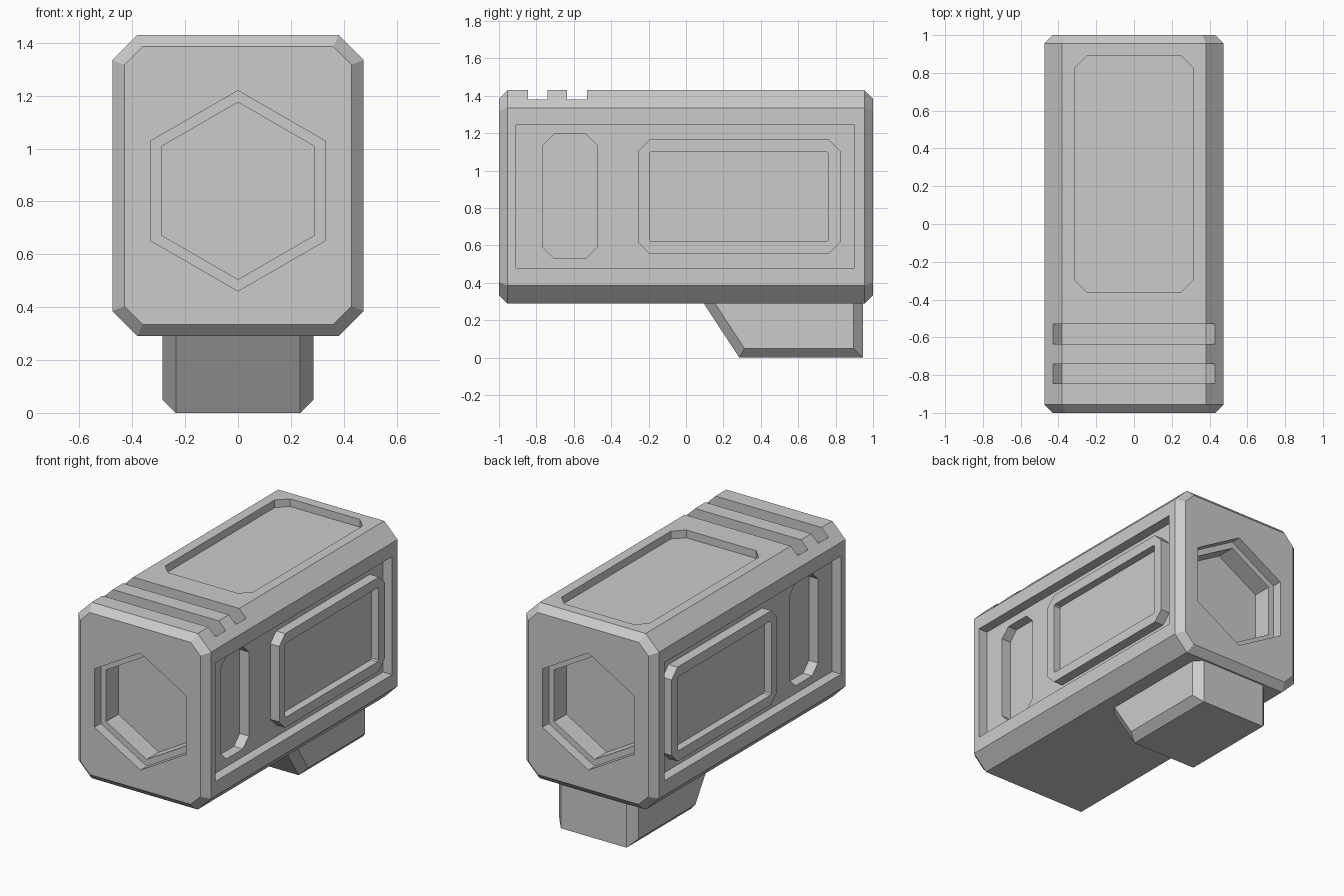
import bpy
import bmesh
from math import cos, sin, radians
from mathutils import Vector

cube = bpy.data.objects.get("Cube")
if cube:
    bpy.data.objects.remove(cube, do_unlink=True)

GREY = (0.6, 0.6, 0.6, 1)
grey = bpy.data.materials.new("plain grey")
grey.use_nodes = True
grey.diffuse_color = GREY
grey.node_tree.nodes["Principled BSDF"].inputs["Base Color"].default_value = GREY


def octagon(u0, u1, v0, v1, c):
    """Rectangle with cut corners, counter-clockwise."""
    return [(u0 + c, v0), (u1 - c, v0), (u1, v0 + c), (u1, v1 - c),
            (u1 - c, v1), (u0 + c, v1), (u0, v1 - c), (u0, v0 + c)]


def hexagon(radius, centre):
    return [(radius * cos(radians(30 + 60 * i)),
             centre + radius * sin(radians(30 + 60 * i))) for i in range(6)]


def shrink(pts, d):
    """Move every side of a counter-clockwise outline inwards by d."""
    out = []
    for i, p in enumerate(pts):
        p = Vector(p)
        a = (p - Vector(pts[i - 1])).normalized()
        b = (Vector(pts[(i + 1) % len(pts)]) - p).normalized()
        na, nb = Vector((-a.y, a.x)), Vector((-b.y, b.x))
        out.append(tuple(p + (na + nb) * d / (1 + na.dot(nb))))
    return out


def prism(name, pts, axis, lo, hi, bevel=0):
    """Extrude an outline along an axis, with optional bevelled ends."""
    place = {"x": lambda u, v, t: (t, u, v),
             "y": lambda u, v, t: (u, t, v),
             "z": lambda u, v, t: (u, v, t)}[axis]
    layers = [(pts, lo), (pts, hi)]
    if bevel:
        small = shrink(pts, bevel)
        layers = [(small, lo), (pts, lo + bevel), (pts, hi - bevel), (small, hi)]
    bm = bmesh.new()
    rings = [[bm.verts.new(place(u, v, t)) for u, v in ring] for ring, t in layers]
    bm.faces.new(rings[0])
    bm.faces.new(rings[-1])
    n = len(pts)
    for r, s in zip(rings, rings[1:]):
        for i in range(n):
            j = (i + 1) % n
            bm.faces.new((r[i], r[j], s[j], s[i]))
    bmesh.ops.recalc_face_normals(bm, faces=bm.faces)
    mesh = bpy.data.meshes.new(name)
    bm.to_mesh(mesh)
    bm.free()
    mesh.materials.append(grey)
    obj = bpy.data.objects.new(name, mesh)
    bpy.context.collection.objects.link(obj)
    return obj


def carve(target, cutter):
    """Subtract the cutter, then discard it."""
    cutter.hide_render = True
    mod = target.modifiers.new("carve", "BOOLEAN")
    mod.operation = "DIFFERENCE"
    mod.solver = "EXACT"
    mod.object = cutter
    bpy.context.view_layer.objects.active = target
    bpy.ops.object.modifier_apply(modifier=mod.name)
    bpy.data.objects.remove(cutter, do_unlink=True)


# Main housing with bevelled ends
body = prism("housing", octagon(-0.475, 0.475, 0.29, 1.43, 0.095), "y", -1, 1, 0.045)

# Stepped hexagonal sockets at both ends
for s in (-1, 1):
    for radius, depth in ((0.379, 0.065), (0.335, 0.19)):
        ends = sorted((s * (1 - depth), s * 1.1))
        carve(body, prism("socket_cutter", hexagon(radius, 0.84), "y", *ends))

# Top pocket and the two cross grooves
carve(body, prism("pocket_cutter", octagon(-0.315, 0.315, -0.36, 0.89, 0.065),
                  "z", 1.38, 1.6))
groove = [(-0.38, 1.33), (0.38, 1.33), (0.43, 1.38), (0.43, 1.6),
          (-0.43, 1.6), (-0.43, 1.38)]
for y in (-0.845, -0.635):
    carve(body, prism("groove_cutter", groove, "y", y, y + 0.105))

# Side recesses, finger slots and raised framed panels
for side, s in (("left", 1), ("right", -1)):
    def span(a, b):
        return sorted((s * a, s * b))
    recess = [(-0.91, 0.48), (0.9, 0.48), (0.9, 1.245), (-0.91, 1.245)]
    carve(body, prism("recess_cutter", recess, "x", *span(0.41, 0.6)))
    carve(body, prism("slot_cutter", octagon(-0.765, -0.475, 0.53, 1.195, 0.06),
                      "x", *span(0.345, 0.6)))
    panel = prism(side + "_panel", octagon(-0.255, 0.825, 0.555, 1.165, 0.06),
                  "x", *span(0.4, 0.475))
    carve(panel, prism("panel_cutter", octagon(-0.195, 0.76, 0.62, 1.1, 0.008),
                       "x", *span(0.425, 0.6)))

# Mount under the rear, with a sloping front
mount = [(0.285, 0), (0.945, 0), (0.945, 0.4), (0.023, 0.4)]
prism("mount", mount, "x", -0.285, 0.285, 0.05)
